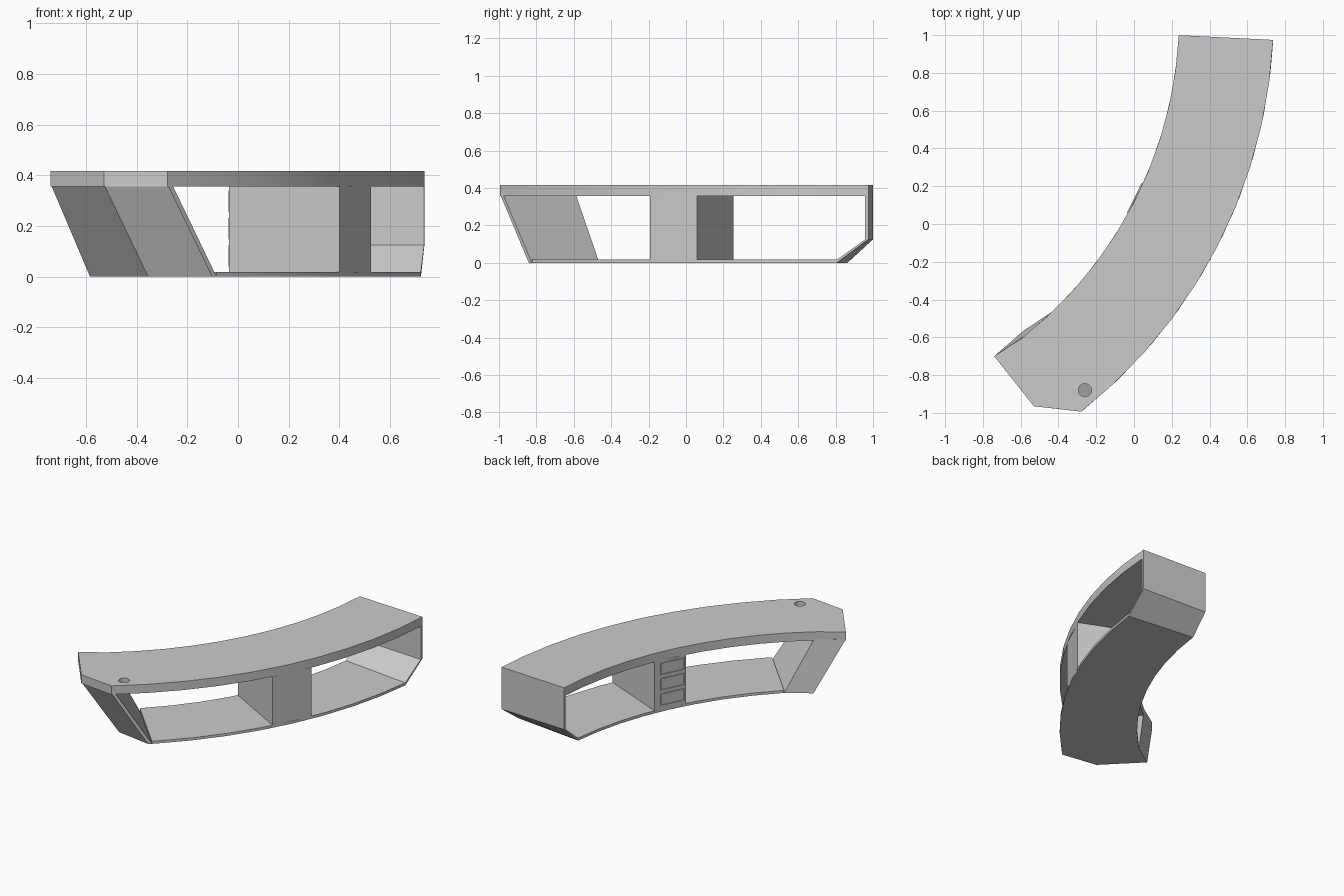
import bpy, bmesh
from math import radians, cos, sin
from mathutils import Vector

cube = bpy.data.objects.get("Cube")
if cube:
    bpy.data.objects.remove(cube, do_unlink=True)

# Plan geometry: every part follows two concentric arcs
CX, CY = -1.94, 1.11
OUTER, INNER = 2.68, 2.18
FLOOR, UNDER, TOP = 0.018, 0.356, 0.416
STEP = 4.88

grey = bpy.data.materials.new("light_grey")
grey.use_nodes = True
grey.diffuse_color = (0.6, 0.6, 0.6, 1)
grey.node_tree.nodes["Principled BSDF"].inputs["Base Color"].default_value = (0.6, 0.6, 0.6, 1)


def polar(radius, angle):
    a = radians(angle)
    return (CX + radius * cos(a), CY + radius * sin(a))


def finish(name, bm):
    bmesh.ops.recalc_face_normals(bm, faces=bm.faces)
    mesh = bpy.data.meshes.new(name)
    bm.to_mesh(mesh)
    bm.free()
    obj = bpy.data.objects.new(name, mesh)
    bpy.context.collection.objects.link(obj)
    mesh.materials.append(grey)
    bpy.ops.object.select_all(action='DESELECT')
    obj.select_set(True)
    bpy.context.view_layer.objects.active = obj
    bpy.ops.object.shade_smooth_by_angle(angle=radians(20))
    return obj


def prism(name, low, high, z0, z1):
    """Solid joining a lower outline to an upper one with as many points."""
    bm = bmesh.new()
    a = [bm.verts.new((x, y, z0)) for x, y in low]
    b = [bm.verts.new((x, y, z1)) for x, y in high]
    bm.faces.new(a)
    bm.faces.new(b)
    n = len(a)
    for i in range(n):
        j = (i + 1) % n
        bm.faces.new((a[i], a[j], b[j], b[i]))
    return finish(name, bm)


def arc(radius, start, end):
    """Points along an arc at a regular step, ending exactly on the end angle."""
    angles = [start]
    while angles[-1] - STEP > end + 0.5:
        angles.append(angles[-1] - STEP)
    return [polar(radius, a) for a in angles + [end]]


def sector(start, end):
    return [polar(OUTER, start), polar(OUTER, end), polar(INNER, end), polar(INNER, start)]


# Countertop with one clipped corner
corner, tip = (-0.53, -0.965), (-0.74, -0.70)
outline = arc(OUTER, -2.9, -51.7) + [corner, tip] + arc(INNER, -2.9, -51.7)[::-1]
countertop = prism("countertop", outline, outline, UNDER, TOP)

# Round cable hole through the countertop
bpy.ops.mesh.primitive_cylinder_add(vertices=24, radius=0.035, depth=0.2, location=(-0.26, -0.88, TOP))
cutter = bpy.context.object
cutter.name = "cable_hole_cutter"
cutter.hide_render = True
cutter.data.materials.append(grey)
hole = countertop.modifiers.new("cable_hole", 'BOOLEAN')
hole.operation = 'DIFFERENCE'
hole.solver = 'EXACT'
hole.object = cutter
bpy.context.view_layer.objects.active = countertop
bpy.ops.object.modifier_apply(modifier=hole.name)
bpy.data.objects.remove(cutter, do_unlink=True)

# Thin base shelf
outline = arc(OUTER, -6.5, -46.2) + arc(INNER, -6.5, -46.2)[::-1]
prism("base_shelf", outline, outline, 0, FLOOR)

# Solid leaning leg under the clipped end
foot = [polar(OUTER, -46.2), polar(OUTER, -46.7), (-0.355, -0.80), (-0.585, -0.565), polar(INNER, -46.2)]
head = [polar(OUTER, -51.2), polar(OUTER, -51.7), corner, tip, polar(INNER, -51.2)]
prism("leaning_leg", foot, head, 0, 0.365)

# Thin end wall with an angled kick panel below
wall = sector(-2.9, -3.25)
prism("end_wall", wall, wall, 0.125, UNDER)
prism("kick_panel", sector(-6.5, -7.0), wall, 0, 0.125)

# Drawer pillar between shelf and countertop
BACK, FRONT = -23.1, -29.1
pillar = sector(BACK, FRONT)
prism("drawer_pillar", pillar, pillar, FLOOR, UNDER)

# Three drawer fronts with sunken panels on the inner side of the pillar
left, right = Vector(polar(INNER, BACK)), Vector(polar(INNER, FRONT))
along = right - left
out = Vector((CX, CY)) - (left + right) / 2
out.normalize()
for i in range(3):
    z0 = 0.04 + i * 0.107
    bm = bmesh.new()
    rings = []
    for depth in (0, 0.006):
        p, q = left + along * 0.2 + out * depth, left + along * 0.96 + out * depth
        rings.append([bm.verts.new((v.x, v.y, z)) for v, z in
                      ((p, z0), (q, z0), (q, z0 + 0.085), (p, z0 + 0.085))])
    back, front = rings
    bm.faces.new(back)
    face = bm.faces.new(front)
    for k in range(4):
        j = (k + 1) % 4
        bm.faces.new((back[k], back[j], front[j], front[k]))
    bmesh.ops.recalc_face_normals(bm, faces=bm.faces)
    bmesh.ops.inset_region(bm, faces=[face], thickness=0.01)
    bmesh.ops.inset_region(bm, faces=[face], thickness=0.001, depth=-0.004)
    finish(f"drawer_front_{i + 1}", bm)
